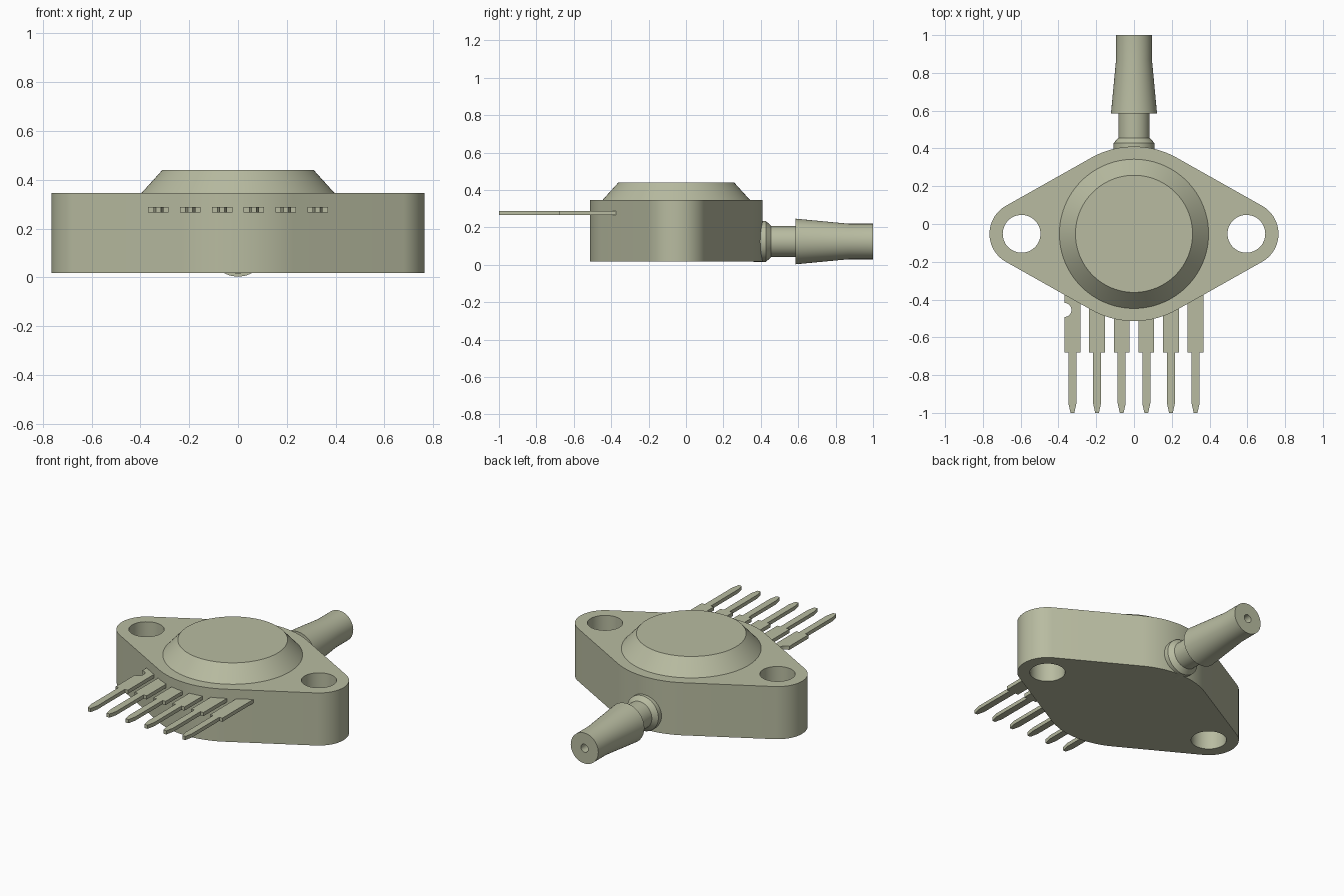
import bpy, bmesh, math
from mathutils import Vector

cube = bpy.data.objects.get("Cube")
if cube:
    bpy.data.objects.remove(cube, do_unlink=True)

mat = bpy.data.materials.new("grey_green")
mat.use_nodes = True
COLOR = (0.48, 0.50, 0.355, 1.0)
mat.diffuse_color = COLOR
mat.node_tree.nodes["Principled BSDF"].inputs["Base Color"].default_value = COLOR

CY = -0.052      # y of the housing centre


def finish(bm, name):
    bmesh.ops.remove_doubles(bm, verts=bm.verts, dist=1e-5)
    bmesh.ops.recalc_face_normals(bm, faces=bm.faces)
    me = bpy.data.meshes.new(name)
    bm.to_mesh(me)
    bm.free()
    me.materials.append(mat)
    ob = bpy.data.objects.new(name, me)
    bpy.context.collection.objects.link(ob)
    bpy.ops.object.select_all(action='DESELECT')
    ob.select_set(True)
    bpy.context.view_layer.objects.active = ob
    bpy.ops.object.shade_smooth_by_angle(angle=math.radians(25))
    return ob


def arc(cx, cy, r, a0, a1, n):
    """Points on an arc, angles in degrees."""
    angles = [math.radians(a0 + (a1 - a0) * i / n) for i in range(n + 1)]
    return [(cx + r * math.cos(a), cy + r * math.sin(a)) for a in angles]


def plate(name, loops, z0, z1):
    """Flat outline (first loop) with holes (other loops), extruded upwards."""
    bm = bmesh.new()
    for loop in loops:
        vs = [bm.verts.new((x, y, z0)) for x, y in loop]
        for a, b in zip(vs, vs[1:] + vs[:1]):
            bm.edges.new((a, b))
    bmesh.ops.triangle_fill(bm, use_beauty=True, use_dissolve=False,
                            edges=bm.edges[:], normal=(0, 0, 1))
    ext = bmesh.ops.extrude_face_region(bm, geom=bm.faces[:], use_keep_orig=True)
    top = [g for g in ext["geom"] if isinstance(g, bmesh.types.BMVert)]
    bmesh.ops.translate(bm, verts=top, vec=(0, 0, z1 - z0))
    return finish(bm, name)


def lathe(name, points, centre, axis, steps=64):
    """Spin a profile of 3D points about an axis."""
    bm = bmesh.new()
    vs = [bm.verts.new(p) for p in points]
    edges = [bm.edges.new(e) for e in zip(vs, vs[1:])]
    bmesh.ops.spin(bm, geom=vs + edges, cent=Vector(centre), axis=Vector(axis),
                   angle=math.tau, steps=steps, use_duplicate=False)
    return finish(bm, name)


# Housing: large middle circle joined to two rounded ears by tangent lines
R, r, ear = 0.462, 0.17, 0.595
t = math.degrees(math.acos((R - r) / ear))
outline = (arc(ear, CY, r, -t, t, 32) + arc(0, CY, R, t, 180 - t, 32)
           + arc(-ear, CY, r, 180 - t, 180 + t, 32)
           + arc(0, CY, R, 180 + t, 360 - t, 32))
holes = [arc(s * ear, CY, 0.10, 0, 360, 48)[:-1] for s in (-1, 1)]
plate("housing", [outline] + holes, 0.018, 0.346)

# Raised cap with a sloping rim
cap = [(0, 0.44), (0.31, 0.44), (0.395, 0.346), (0.395, 0.335), (0, 0.335)]
lathe("cap", [(x, CY, z) for x, z in cap], (0, CY, 0), (0, 0, 1), 96)

# Barbed hose port with a narrow bore, as (radius, y)
PZ = 0.125
port = [(0, 0.36), (0.109, 0.36), (0.109, 0.428), (0.083, 0.455), (0.083, 0.585),
        (0.122, 0.585), (0.095, 0.87), (0.095, 1.0), (0.025, 1.0), (0.025, 0.42),
        (0, 0.42)]
lathe("hose_port", [(x, y, PZ) for x, y in port], (0, 0, PZ), (0, 1, 0))

# Six stepped contact pins; the first has a round notch
W, N, TIP = 0.042, 0.021, 0.010
for i in range(6):
    x = -0.326 + i * 0.1304
    right = [(W, -0.32), (W, -0.68), (N, -0.68), (N, -0.95), (TIP, -1.0)]
    left = [(-a, b) for a, b in reversed(right)]
    if i == 0:
        left[4:4] = arc(-W, -0.455, 0.037, -90, 90, 16)
    plate(f"pin_{i + 1}", [[(x + a, b) for a, b in right + left]], 0.266, 0.289)
